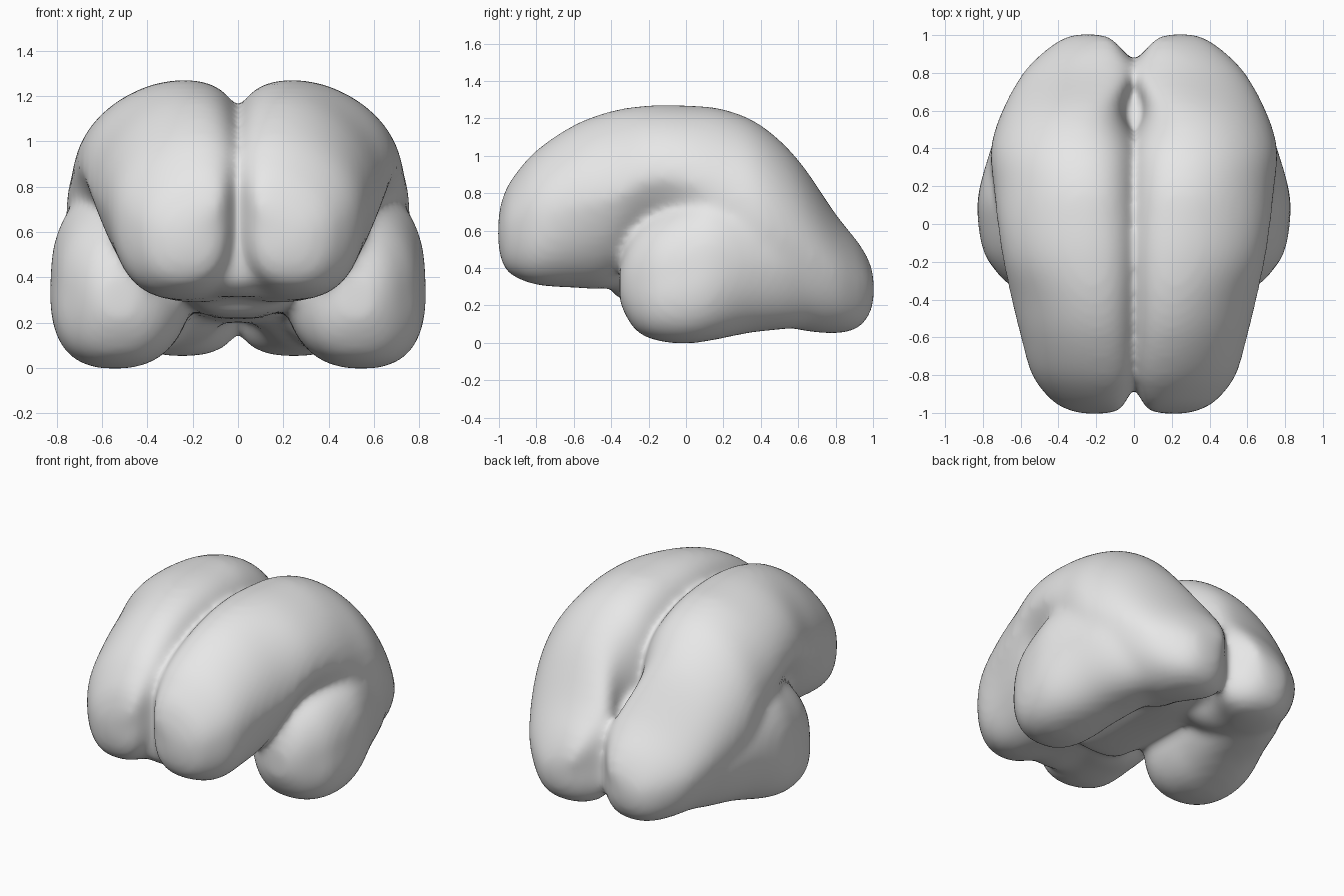
import bpy
import bmesh
from math import cos, sin, pi, copysign

default_cube = bpy.data.objects.get("Cube")
if default_cube:
    bpy.data.objects.remove(default_cube, do_unlink=True)

SIDES = 40
STEPS = 4

# Each section: y, inner x, outer x, bottom z, top z, inward lean of the lower half
CEREBRUM = [
    (-1.005, .16, .27, .52, .68, 0),
    (-.98, .08, .36, .42, .78, 0),
    (-.93, .04, .44, .36, .88, 0),
    (-.8, -.02, .54, .31, 1.03, 0),
    (-.6, -.03, .60, .295, 1.165, .07),
    (-.4, -.04, .65, .30, 1.24, .15),
    (-.2, -.04, .695, .46, 1.27, .2),
    (0, -.04, .725, .44, 1.27, .15),
    (.2, -.04, .745, .27, 1.25, .04),
    (.4, -.03, .76, .13, 1.165, .04),
    (.6, .05, .70, .07, .98, .06),
    (.8, -.02, .59, .05, .69, .05),
    (.92, .06, .47, .08, .54, .02),
    (.98, .13, .38, .15, .44, 0),
    (1.005, .19, .31, .23, .36, 0),
]
TEMPORAL = [
    (-.355, .45, .60, .22, .40, 0),
    (-.315, .36, .67, .13, .52, 0),
    (-.25, .28, .73, .05, .62, -.02),
    (-.15, .21, .79, .01, .70, -.04),
    (0, .19, .82, -.005, .78, -.04),
    (.15, .19, .825, .015, .83, -.02),
    (.35, .20, .775, .055, .80, .03),
    (.55, .22, .70, .075, .70, .05),
    (.75, .24, .57, .10, .50, .05),
]
CORE = [
    (-.86, -.1, .1, .38, .6, 0),
    (-.75, -.2, .2, .315, .65, 0),
    (-.42, -.25, .25, .305, .65, 0),
    (-.34, -.27, .27, .23, .7, 0),
    (.1, -.3, .3, .21, .75, 0),
    (.5, -.28, .28, .2, .7, 0),
    (.8, -.15, .15, .25, .5, 0),
]


def rounded(value, power):
    """Superellipse coordinate for a cosine or sine value."""
    return copysign(abs(value) ** (2 / power), value)


def blend(a, b, c, d, t):
    """Smooth curve from b to c, steered by the neighbours a and d."""
    return b + t / 2 * (c - a + t * (2*a - 5*b + 4*c - d + t * (3 * (b - c) + d - a)))


def densify(sections):
    """Add smoothly interpolated sections between the given ones."""
    padded = [sections[0], *sections, sections[-1]]
    dense = []
    for group in zip(padded, padded[1:], padded[2:], padded[3:]):
        for step in range(STEPS):
            dense.append([blend(*values, step / STEPS) for values in zip(*group)])
    return dense + [sections[-1]]


def loft(bm, sections, side, apex_shift):
    """Skin rounded cross-sections along y, on one side of the midline."""
    rings = []
    for y, inner, outer, low, high, lean in densify(sections):
        ring = []
        for i in range(SIDES):
            angle = 2 * pi * i / SIDES
            power = 2.1 if sin(angle) > 0 else 2.5
            across, up = rounded(cos(angle), power), rounded(sin(angle), power)
            shift = -apex_shift * up * up if up > 0 else lean * up
            x = (inner + outer) / 2 + across * (outer - inner) / 2 + shift
            z = (low + high) / 2 + up * (high - low) / 2
            ring.append(bm.verts.new((side * x, y, z)))
        rings.append(ring)
    for a, b in zip(rings, rings[1:]):
        for i in range(SIDES):
            j = (i + 1) % SIDES
            bm.faces.new((a[i], a[j], b[j], b[i]))
    bm.faces.new(rings[0])
    bm.faces.new(rings[-1])


bm = bmesh.new()

# Two mirrored hemispheres, each with its temporal lobe
for side in (-1, 1):
    loft(bm, CEREBRUM, side, .1)
    loft(bm, TEMPORAL, side, 0)

# Core that bridges the hemispheres underneath
loft(bm, CORE, 1, 0)

bmesh.ops.recalc_face_normals(bm, faces=bm.faces)
mesh = bpy.data.meshes.new("brain")
bm.to_mesh(mesh)
bm.free()
brain = bpy.data.objects.new("brain", mesh)
bpy.context.collection.objects.link(brain)

# Plain grey material
grey = bpy.data.materials.new("light_grey")
grey.use_nodes = True
colour = (.8, .8, .8, 1)
grey.diffuse_color = colour
grey.node_tree.nodes["Principled BSDF"].inputs["Base Color"].default_value = colour
mesh.materials.append(grey)

# Fuse the lobes into one soft skin
remesh = brain.modifiers.new("fuse", "REMESH")
remesh.mode = "VOXEL"
remesh.voxel_size = .022
remesh.use_smooth_shade = True
soften = brain.modifiers.new("soften", "SMOOTH")
soften.factor = .5
soften.iterations = 22

bpy.context.view_layer.objects.active = brain
brain.select_set(True)
for name in ("fuse", "soften"):
    bpy.ops.object.modifier_apply(modifier=name)
bpy.ops.object.shade_smooth()
